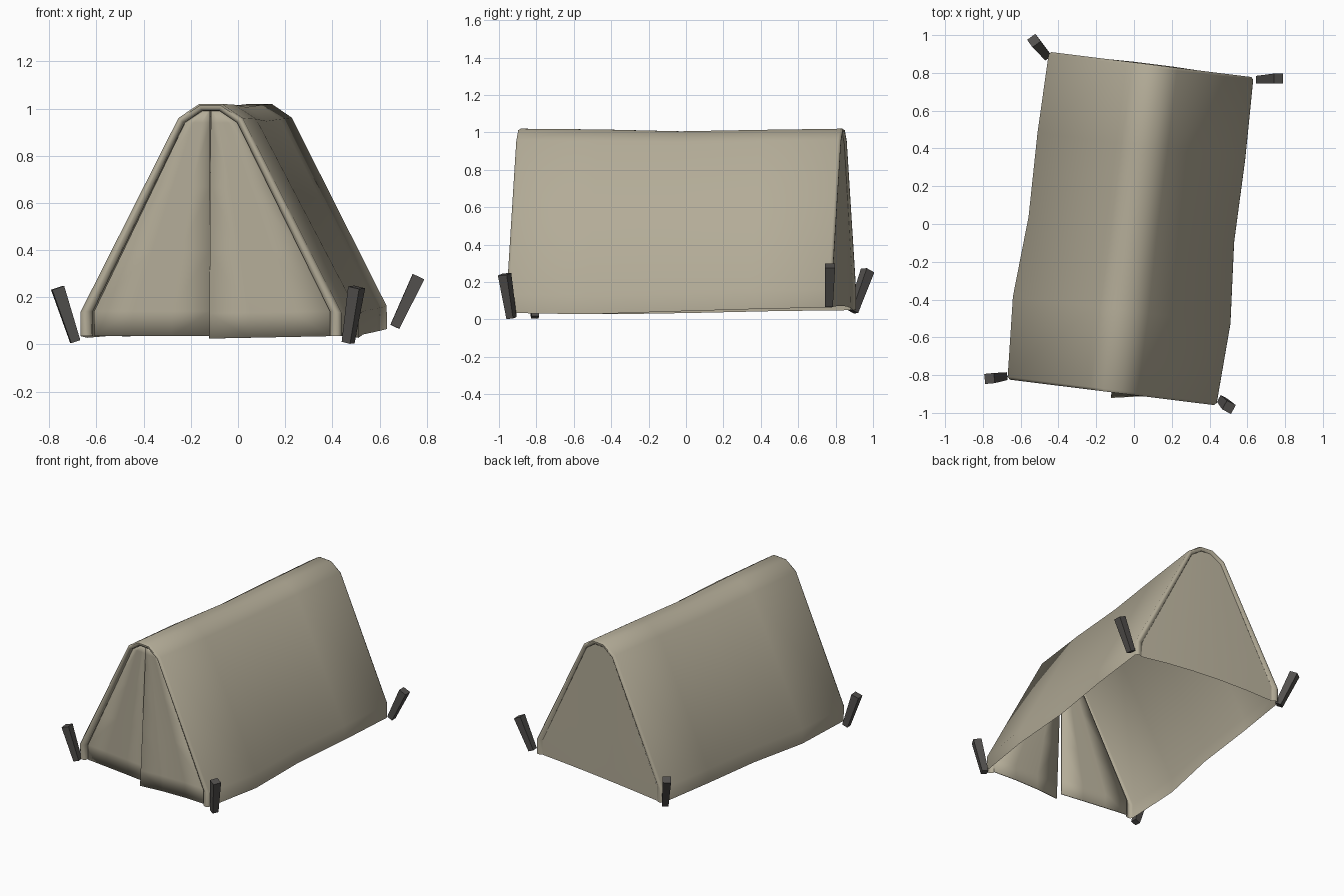
import bpy, bmesh, math
from mathutils import Vector, Matrix

if "Cube" in bpy.data.objects:
    bpy.data.objects.remove(bpy.data.objects["Cube"])

TURN = Matrix.Rotation(math.radians(-7.1), 4, 'Z')
OUTER = [(0.556, 0.04), (0.556, 0.14), (0.137, 0.96), (0.048, 1.02)]
INNER = [(0.505, 0.04), (0.505, 0.145), (0.112, 0.94), (0.036, 0.99)]


def material(name, color):
    m = bpy.data.materials.new(name)
    m.diffuse_color = color
    m.use_nodes = True
    m.node_tree.nodes["Principled BSDF"].inputs["Base Color"].default_value = m.diffuse_color
    return m


CANVAS = material("canvas", (0.45, 0.41, 0.31, 1))
DARK = material("dark_wood", (0.085, 0.08, 0.075, 1))


def grid_object(name, rows, angle=60, thickness=0):
    """Skin a list of equally long rows of points."""
    bm = bmesh.new()
    vs = [[bm.verts.new(TURN @ Vector(p)) for p in row] for row in rows]
    for a, b in zip(vs, vs[1:]):
        for i in range(len(a) - 1):
            bm.faces.new((a[i], a[i + 1], b[i + 1], b[i]))
    bmesh.ops.recalc_face_normals(bm, faces=bm.faces)
    me = bpy.data.meshes.new(name)
    bm.to_mesh(me)
    bm.free()
    ob = bpy.data.objects.new(name, me)
    bpy.context.collection.objects.link(ob)
    me.materials.append(CANVAS)
    bpy.ops.object.select_all(action='DESELECT')
    ob.select_set(True)
    bpy.context.view_layer.objects.active = ob
    bpy.ops.object.shade_smooth_by_angle(angle=math.radians(angle))
    if thickness:
        mod = ob.modifiers.new("thickness", 'SOLIDIFY')
        mod.thickness = thickness
    return ob


def ring(v, left, right, zl, zr, sag=0, inset=0):
    """Tent cross-section at depth v; inset 0..1 moves it to the inner rim."""
    prof = [Vector(o).lerp(Vector(i), inset) for o, i in zip(OUTER, INNER)]
    pts = []
    for s, edge, zb in ((-1, left, zl), (1, right, zr)):
        side = []
        for h, z in prof:
            low = 1 - (z - 0.04) / 0.98
            side.append((s * h * edge / 0.556 - 0.006 * (1 - low), v,
                         z + (zb - 0.04) * low - sag * (1 - low)))
        pts += side if s < 0 else side[::-1]
    return pts


# Canvas shell with rolled rims at both ends
front = (0.563, 0.552, 0.035, 0.035)
back = (0.559, 0.532, 0.05, 0.065)
shell = [
    ring(-0.868, *front, inset=1), ring(-0.888, *front, inset=0.95),
    ring(-0.899, *front, inset=0.6), ring(-0.899, *front, inset=0.25),
    ring(-0.885, *front),
    ring(-0.46, 0.588, 0.572, 0.028, 0.028, 0.004),
    ring(-0.03, 0.558, 0.538, 0.035, 0.042, 0.014),
    ring(0.415, 0.566, 0.542, 0.045, 0.055, 0.006),
    ring(0.835, *back),
    ring(0.849, *back, inset=0.25), ring(0.849, *back, inset=0.6),
    ring(0.838, *back, inset=1),
]
grid_object("tent_canvas", shell)


# End panels: half width of the inner rim at a given height
def half_width(z):
    for (h0, z0), (h1, z1) in zip(INNER, INNER[1:]):
        if z <= z1:
            return h0 + (h1 - h0) * max(0, (z - z0) / (z1 - z0))
    return INNER[-1][0]


HEIGHTS = [0.04, 0.145, 0.4, 0.67, 0.94, 0.99]


def flap(name, s, swing, drop):
    rows = []
    for z in HEIGHTS:
        low = 1 - (z - 0.04) / 0.95
        edge, mid = s * half_width(z) - 0.006 * (1 - low), -0.009 + 0.002 * s
        rows.append([(edge + (mid - edge) * t, -0.874 - swing * low * t * t,
                      z - 0.005 * low - drop * low * t) for t in (0, 0.33, 0.67, 1)])
    grid_object(name, rows, thickness=0.006)


flap("front_flap_left", -1, 0.005, 0)
flap("front_flap_right", 1, 0.055, 0.01)

# Back panel with a slightly arched lower hem
rows = []
for z in HEIGHTS:
    low = 1 - (z - 0.04) / 0.95
    row = []
    for t in (-1, -0.6, -0.2, 0.2, 0.6, 1):
        edge = 0.532 if t > 0 else 0.559
        hem = 0.017 + 0.008 * t + 0.015 * (1 - t * t)
        row.append((t * half_width(z) * edge / 0.556 - 0.006 * (1 - low),
                    0.838 + 0.015 * (1 - t * t) * low, z + hem * low))
    rows.append(row)
grid_object("back_panel", rows)


# Tapered square ground pegs leaning outwards
def peg(name, foot, head, spin):
    foot, head = Vector(foot), Vector(head)
    axis = head - foot
    bpy.ops.mesh.primitive_cone_add(
        vertices=4, radius1=0.029, radius2=0.038, depth=axis.length)
    ob = bpy.context.object
    ob.name = name
    ob.data.transform(Matrix.Rotation(math.radians(45), 4, 'Z'))
    # Lean direction sets which way the square faces
    z = axis.normalized()
    out = Vector((math.cos(spin), math.sin(spin), 0))
    y = z.cross(out).normalized()
    x = y.cross(z)
    rot = Matrix((x, y, z)).transposed().to_4x4()
    ob.matrix_world = Matrix.Translation((foot + head) / 2) @ rot
    ob.data.materials.append(DARK)


peg("peg_front_left", (-0.69, -0.807, 0.012), (-0.765, -0.818, 0.24), 0.1)
peg("peg_front_right", (0.467, -0.933, 0.008), (0.503, -0.97, 0.242), -0.5)
peg("peg_back_right", (0.665, 0.764, 0.075), (0.765, 0.77, 0.287), 0.03)
peg("peg_back_left", (-0.463, 0.893, 0.042), (-0.53, 0.971, 0.262), 2.2)
